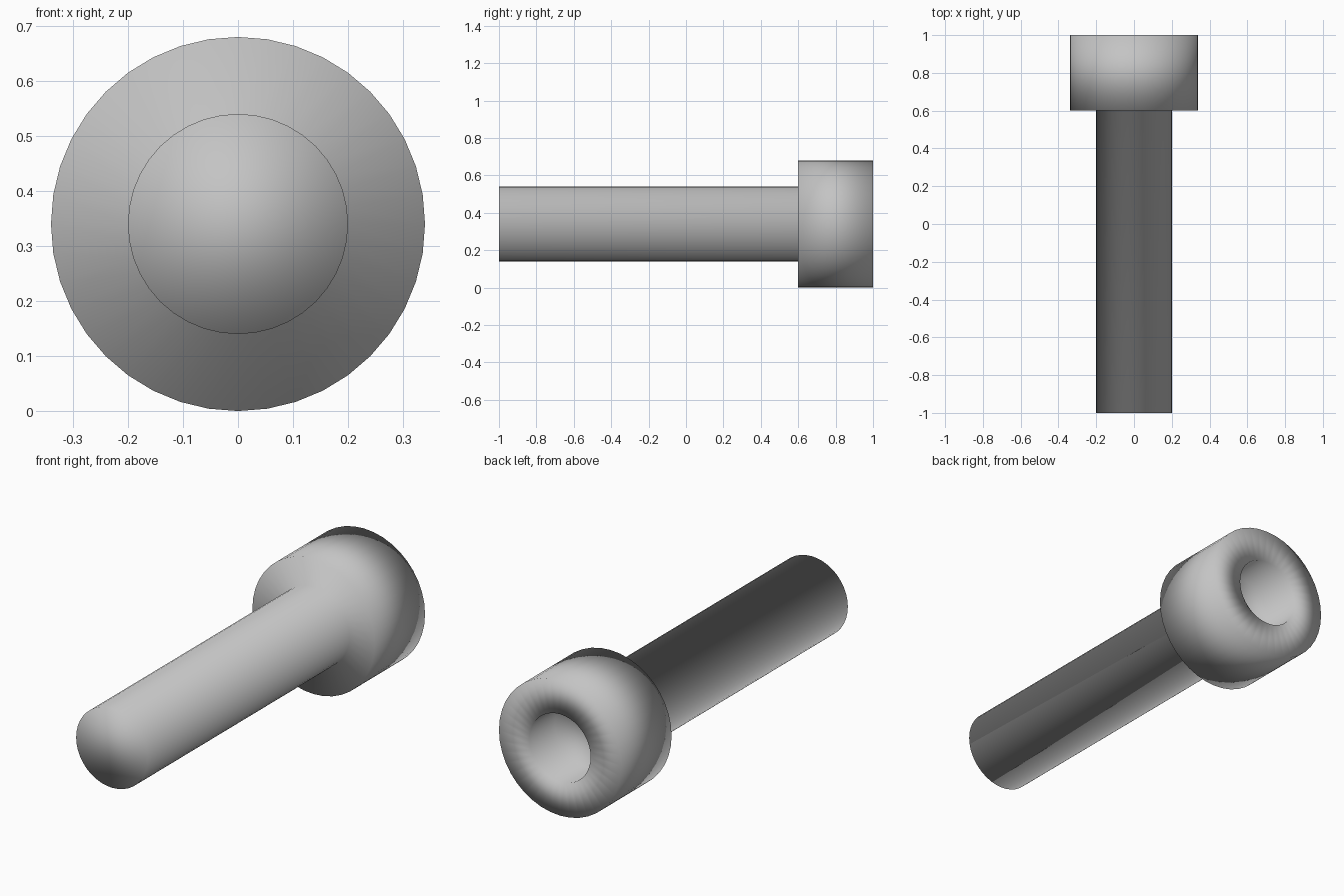
import bpy, bmesh, math

if "Cube" in bpy.data.objects:
    bpy.data.objects.remove(bpy.data.objects["Cube"])

SIDES = 40
CENTRE_Z = 0.34

steel = bpy.data.materials.new("steel grey")
steel.diffuse_color = (0.55, 0.55, 0.55, 1)
steel.use_nodes = True
steel.node_tree.nodes["Principled BSDF"].inputs["Base Color"].default_value = steel.diffuse_color


def lathe_y(name, profile, material):
    """Turn (radius, y) points around the y axis and cap both ends."""
    bm = bmesh.new()
    rings = []
    for radius, y in profile:
        ring = []
        for i in range(SIDES):
            a = 2 * math.pi * i / SIDES
            ring.append(bm.verts.new((radius * math.sin(a), y,
                                      CENTRE_Z + radius * math.cos(a))))
        rings.append(ring)
    for lower, upper in zip(rings, rings[1:]):
        for i in range(SIDES):
            j = (i + 1) % SIDES
            bm.faces.new((lower[i], lower[j], upper[j], upper[i]))
    bm.faces.new(rings[0])
    bm.faces.new(rings[-1])
    bmesh.ops.recalc_face_normals(bm, faces=bm.faces[:])
    for face in bm.faces:
        face.smooth = True
    mesh = bpy.data.meshes.new(name)
    bm.to_mesh(mesh)
    bm.free()
    mesh.materials.append(material)
    obj = bpy.data.objects.new(name, mesh)
    bpy.context.collection.objects.link(obj)
    return obj


# Shank, shoulder, cylindrical head and round socket as one turned piece
lathe_y("socket_head_bolt", [
    (0.20, -1.0),   # shank tip
    (0.20, 0.6),    # shank meets head
    (0.34, 0.6),    # shoulder rim
    (0.34, 1.0),    # head rim
    (0.17, 1.0),    # socket mouth
    (0.17, 0.8),    # socket floor
], steel)
